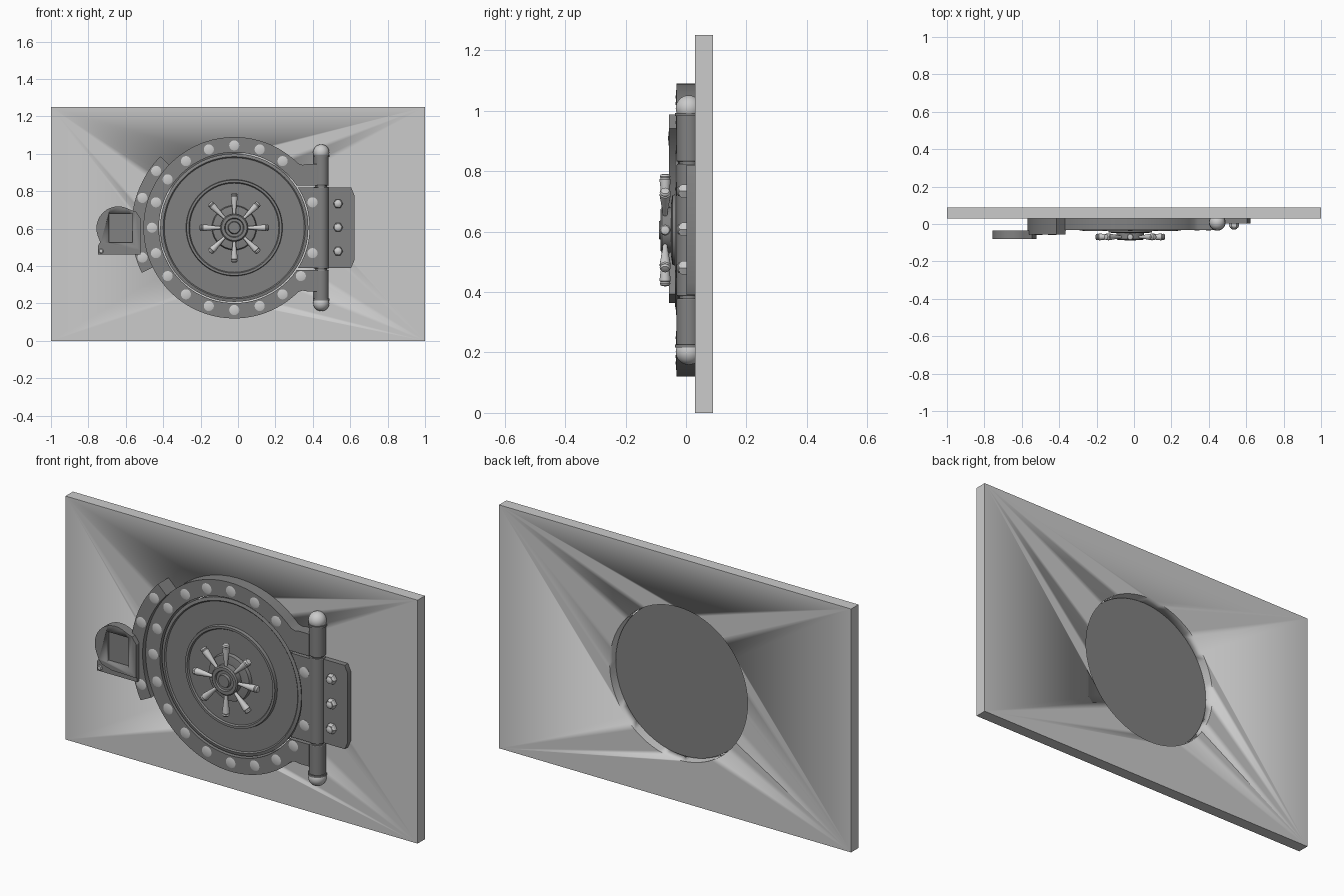
import bpy, bmesh
from math import sin, cos, pi, radians, asin, degrees
from mathutils import Matrix, Vector

if "Cube" in bpy.data.objects:
    bpy.data.objects.remove(bpy.data.objects["Cube"])

CX, CZ = -0.02, 0.605          # centre of the round door


def grey(name, v):
    m = bpy.data.materials.new(name)
    m.diffuse_color = (v, v, v, 1)
    m.use_nodes = True
    m.node_tree.nodes["Principled BSDF"].inputs["Base Color"].default_value = m.diffuse_color
    return m


WALL, DARK, LIGHT = grey("concrete", 0.55), grey("dark_steel", 0.22), grey("bright_steel", 0.75)
FRONT = Matrix.Rotation(pi / 2, 4, 'X')     # local z -> -y


def finish(name, bm, mat, smooth=True):
    bmesh.ops.recalc_face_normals(bm, faces=bm.faces[:])
    me = bpy.data.meshes.new(name)
    bm.to_mesh(me)
    bm.free()
    ob = bpy.data.objects.new(name, me)
    bpy.context.collection.objects.link(ob)
    me.materials.append(mat)
    bpy.context.view_layer.objects.active = ob
    bpy.ops.object.select_all(action='DESELECT')
    ob.select_set(True)
    if smooth:
        bpy.ops.object.shade_smooth_by_angle(angle=radians(30))
    return ob


def prism(name, pts, y0, y1, mat=DARK):
    """Extrude an (x, z) outline from y0 to y1."""
    bm = bmesh.new()
    f = bm.faces.new([bm.verts.new((x, y0, z)) for x, z in pts])
    r = bmesh.ops.extrude_face_region(bm, geom=[f])
    vs = [g for g in r["geom"] if isinstance(g, bmesh.types.BMVert)]
    bmesh.ops.translate(bm, verts=vs, vec=(0, y1 - y0, 0))
    return finish(name, bm, mat)


def lathe(name, prof, loc, mat=DARK, n=64, rot=FRONT):
    """Revolve (radius, height) points round the local z axis."""
    bm = bmesh.new()
    rings = [[bm.verts.new((r * cos(2 * pi * i / n), r * sin(2 * pi * i / n), h))
              for i in range(n)] for r, h in prof]
    for a, b in zip(rings, rings[1:]):
        for i in range(n):
            j = (i + 1) % n
            bm.faces.new((a[i], a[j], b[j], b[i]))
    bm.faces.new(rings[0])
    bm.faces.new(rings[-1])
    bm.transform(Matrix.Translation(loc) @ rot)
    return finish(name, bm, mat)


def box(name, x0, x1, y0, y1, z0, z1, mat=DARK):
    return prism(name, [(x0, z0), (x1, z0), (x1, z1), (x0, z1)], y0, y1, mat)


def ball(name, r, loc):
    bm = bmesh.new()
    bmesh.ops.create_uvsphere(bm, u_segments=32, v_segments=16, radius=r)
    bm.transform(Matrix.Translation(loc))
    return finish(name, bm, LIGHT)


def cut(ob, cutter):
    cutter.hide_render = True
    m = ob.modifiers.new("cut", 'BOOLEAN')
    m.object, m.operation, m.solver = cutter, 'DIFFERENCE', 'EXACT'
    bpy.context.view_layer.objects.active = ob
    bpy.ops.object.modifier_apply(modifier=m.name)
    bpy.data.objects.remove(cutter)


def arc(r, a0, a1, n, cx=CX, cz=CZ):
    return [(cx + r * cos(radians(a0 + (a1 - a0) * i / n)),
             cz + r * sin(radians(a0 + (a1 - a0) * i / n))) for i in range(n + 1)]


# wall with round opening
wall = box("wall", -1, 1, 0.03, 0.09, 0, 1.25, WALL)
cut(wall, lathe("hole_cutter", [(0.392, -0.2), (0.392, 0.2)], (CX, 0, CZ), WALL))

# fixed frame: open ring with an arm to the hinge at top and bottom
a = degrees(asin(0.227 / 0.403))
prism("door_frame", arc(0.485, 45, 315, 64)
      + [(0.345, 0.269), (0.37, 0.265), (0.425, 0.265), (0.425, CZ - 0.227)]
      + arc(0.403, 360 - a, a, 64)
      + [(0.425, CZ + 0.227), (0.425, 0.945), (0.37, 0.945), (0.345, 0.941)], -0.03, 0.03)

# moving hinge leaf between the arms
b = degrees(asin(0.215 / 0.403))
prism("hinge_leaf", arc(0.403, b, -b, 20) + [(0.43, CZ - 0.215), (0.43, CZ + 0.215)], -0.029, 0.03)

# round door with raised centre plate
lathe("door", [(0.388, -0.045), (0.388, 0.018), (0.396, 0.018), (0.396, 0.022), (0.38, 0.026),
               (0.374, 0.02), (0.258, 0.02), (0.255, 0.036), (0.243, 0.036), (0.238, 0.028),
               (0.12, 0.028), (0.115, 0.044), (0.09, 0.048), (0.01, 0.048)], (CX, 0, CZ), n=96)

# hand wheel hub and eight grips
lathe("wheel_hub", [(0.074, 0.04), (0.074, 0.078), (0.068, 0.084), (0.052, 0.084), (0.048, 0.076),
                    (0.034, 0.076), (0.03, 0.088), (0.005, 0.088)], (CX, 0, CZ), n=48)
for i in range(8):
    t = Matrix.Rotation(i * pi / 4, 4, 'Y')
    lathe("wheel_grip", [(0.007, 0.06), (0.009, 0.09), (0.018, 0.16), (0.018, 0.168),
                         (0.015, 0.172), (0.018, 0.177), (0.014, 0.184), (0.004, 0.186)],
          (CX, -0.068, CZ), LIGHT, 16, t)


# frame bolts, in steps of 18 degrees
def bolt(name, ang, r, h):
    x, z = arc(r, ang, ang, 1)[0]
    lathe(name, [(0.027, h - 0.01), (0.027, h + 0.001), (0.02, h + 0.003), (0.003, h + 0.004)],
          (x, 0, z), LIGHT, 24)


for k in range(20):
    if k not in (0, 2):
        bolt("frame_bolt", 18 * k, 0.44, 0.029)

# curved lock bracket on the left
prism("lock_bracket", arc(0.55, 136, 206, 24) + arc(0.483, 206, 136, 24), -0.055, 0.03)
for ang in (144, 162, 198):
    bolt("bracket_bolt", ang, 0.516, 0.054)

# keypad housing with recessed screen, lower ledge and key pin
kx, kz = -0.64, 0.602
pad = prism("lock_housing", arc(0.117, 60, 200, 24, kx, kz)
            + [(-0.735, 0.525), (-0.715, 0.503), (-0.66, 0.488), (-0.522, 0.484),
               (-0.522, 0.655), (-0.545, 0.69)], -0.08, -0.034)
cut(pad, box("screen_cutter", -0.69, -0.565, -0.2, -0.06, 0.525, 0.68))
prism("lock_base", [(-0.748, 0.462), (-0.522, 0.462), (-0.522, 0.49), (-0.64, 0.51),
                    (-0.735, 0.53), (-0.748, 0.51)], -0.073, -0.034)
lathe("lock_pin", [(0.013, 0.06), (0.013, 0.077), (0.009, 0.08), (0.002, 0.08)],
      (-0.732, 0, 0.48), LIGHT, 16)

# hinge barrel in three knuckles, with collars and ball ends
HX, HY = 0.445, 0.01
UP = Matrix.Identity(4)
for z0, z1 in ((0.225, 0.378), (0.387, 0.823), (0.832, 0.985)):
    lathe("hinge_knuckle", [(0.038, z0), (0.04, z0 + 0.003), (0.04, z1 - 0.003), (0.038, z1)],
          (HX, HY, 0), DARK, 32, UP)
lathe("hinge_pin", [(0.03, 0.2), (0.03, 1.01)], (HX, HY, 0), DARK, 32, UP)
for s in (-1, 1):
    zc = CZ + s * 0.383
    lathe("hinge_collar", [(0.045, zc - 0.005), (0.045, zc + 0.005)], (HX, HY, 0), DARK, 32, UP)
    ball("hinge_ball", 0.043, (HX, HY, CZ + s * 0.403))

# wall plate on the right with three hex bolts
prism("hinge_wall_plate", [(0.45, 0.39), (0.605, 0.39), (0.622, 0.43), (0.622, 0.78),
                           (0.605, 0.82), (0.45, 0.82)], 0.003, 0.03)
for z in (0.48, 0.607, 0.734):
    lathe("plate_bolt", [(0.026, -0.005), (0.026, 0.012), (0.02, 0.02)], (0.535, 0, z), LIGHT, 6)
    lathe("plate_bolt_cap", [(0.017, 0.01), (0.017, 0.024), (0.01, 0.028), (0.002, 0.029)],
          (0.535, 0, z), LIGHT, 16)

# shift so the model is centred front to back
low = min(v.co.y for o in bpy.data.objects for v in o.data.vertices)
shift = -(low + 0.09) / 2
for o in bpy.data.objects:
    o.data.transform(Matrix.Translation(Vector((0, shift, 0))))
